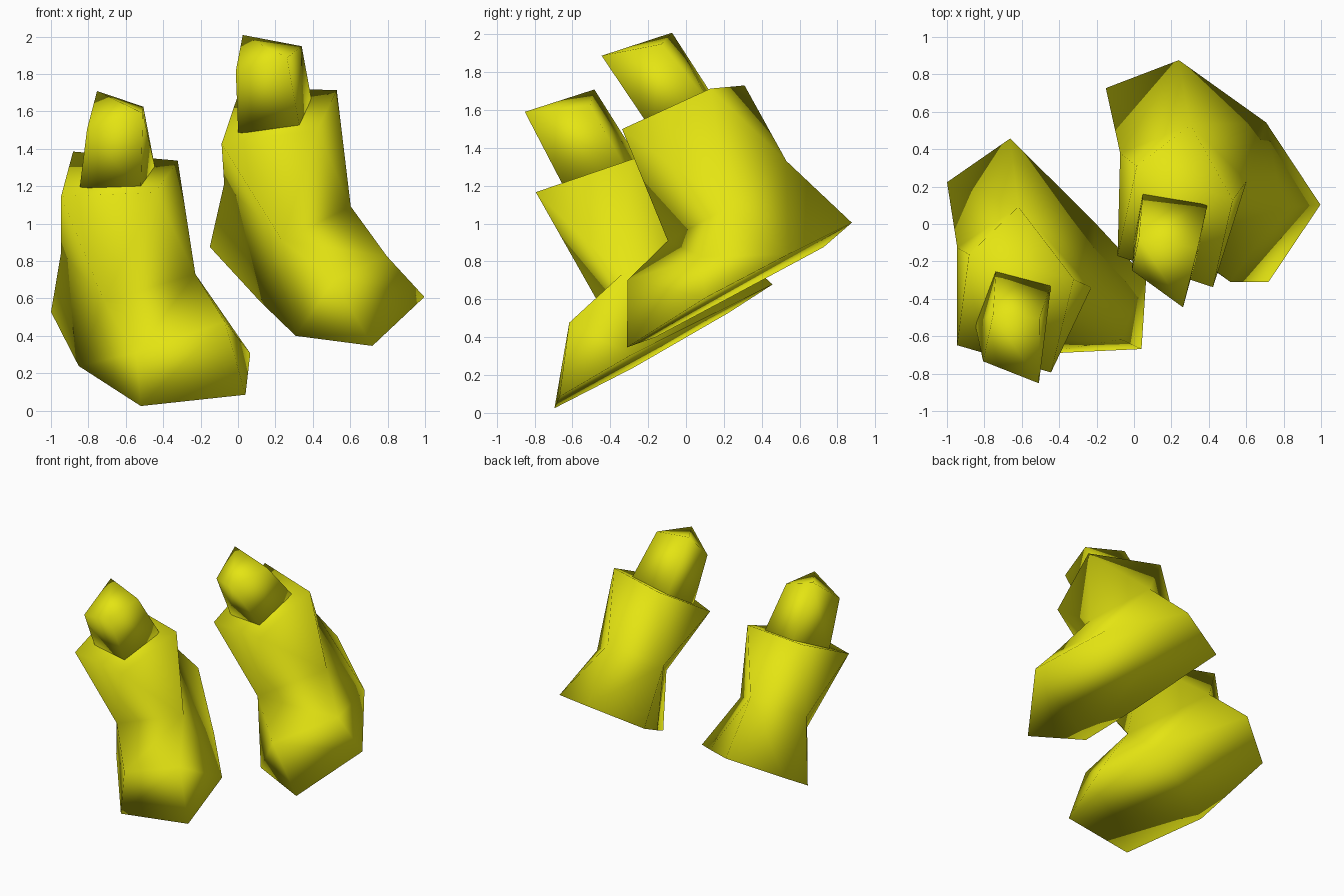
import bpy, bmesh
from mathutils import Vector

if "Cube" in bpy.data.objects:
    bpy.data.objects.remove(bpy.data.objects["Cube"])

yellow = bpy.data.materials.new("yellow")
yellow.diffuse_color = (0.78, 0.78, 0.006, 1)
yellow.use_nodes = True
yellow.node_tree.nodes["Principled BSDF"].inputs["Base Color"].default_value = yellow.diffuse_color

# Tilted frame shared by the pair: side, forward (toe) and up axes
ex = Vector((1, 0, 0))
ey = Vector((0, 0.866, 0.5))
ez = Vector((0, -0.5, 0.866))
up = (ez - 0.07 * ex).normalized()
side = 0.84 * ex + 0.542 * ey
side = (side - side.dot(up) * up).normalized()
fwd = side.cross(up)
origin = -0.39 * ex + 0.876 * ey + 0.378 * ez

# Boot points: (sideways, forward, up)
BOOT = {
    # cuff rim
    "ci": (0.14, 0.46, 0.92), "cf": (0.517, 0.833, 1.03),
    "co": (0.88, 0.46, 0.975), "cb": (0.535, 0.04, 0.935),
    # ankle
    "afi": (0.277, 0.78, 0.413), "afo": (0.787, 0.665, 0.382),
    "abi": (0.325, 0.14, 0.46), "abo": (0.744, 0.185, 0.46),
    # top of the toe
    "ti": (0.349, 1.17, 0.32), "to": (0.80, 0.98, 0.21),
    # sole outline
    "hi": (0.305, -0.03, 0), "ho": (0.74, 0.02, 0.01),
    "mo": (0.93, 0.585, 0), "so": (0.905, 1.16, 0), "tip": (0.405, 1.42, 0),
    "si": (0.145, 1.065, 0), "mi": (0.196, 0.64, 0),
}
BOOT_FACES = [
    "ci cf co cb",
    "ci cf afi", "cf afi afo", "cf co afo", "co afo abo",
    "co cb abo", "cb abo abi", "cb ci abi", "ci abi afi",
    "afi afo to ti", "ti to so tip",
    "afi ti si", "ti tip si", "afi si mi", "afi mi abi", "abi mi hi",
    "to so mo", "afo to mo", "afo mo abo", "abo mo ho",
    "abi abo ho hi",
    "hi ho mo so tip si mi",
]

# Four-sided leg standing in the cuff
LEG = {
    "b0": (0.47, 0.20, 0.90), "b1": (0.265, 0.43, 0.90),
    "b2": (0.51, 0.67, 0.95), "b3": (0.745, 0.42, 0.92),
    "t0": (0.465, 0.224, 1.366), "t1": (0.295, 0.408, 1.288),
    "t2": (0.46, 0.677, 1.43), "t3": (0.685, 0.46, 1.32),
}
LEG_FACES = ["b0 b1 b2 b3", "t0 t1 t2 t3"] + [
    f"b{i} b{(i + 1) % 4} t{(i + 1) % 4} t{i}" for i in range(4)]


def build(name, points, faces, sign):
    bm = bmesh.new()
    v = {k: bm.verts.new(origin + sign * a * side + b * fwd + c * up)
         for k, (a, b, c) in points.items()}
    for f in faces:
        bm.faces.new([v[k] for k in f.split()])
    bmesh.ops.recalc_face_normals(bm, faces=bm.faces)
    for f in bm.faces:
        f.smooth = True
    me = bpy.data.meshes.new(name)
    bm.to_mesh(me)
    bm.free()
    me.materials.append(yellow)
    ob = bpy.data.objects.new(name, me)
    bpy.context.collection.objects.link(ob)


# Mirrored pair
for label, sign in (("right", 1), ("left", -1)):
    build(label + "_boot", BOOT, BOOT_FACES, sign)
    build(label + "_leg", LEG, LEG_FACES, sign)
